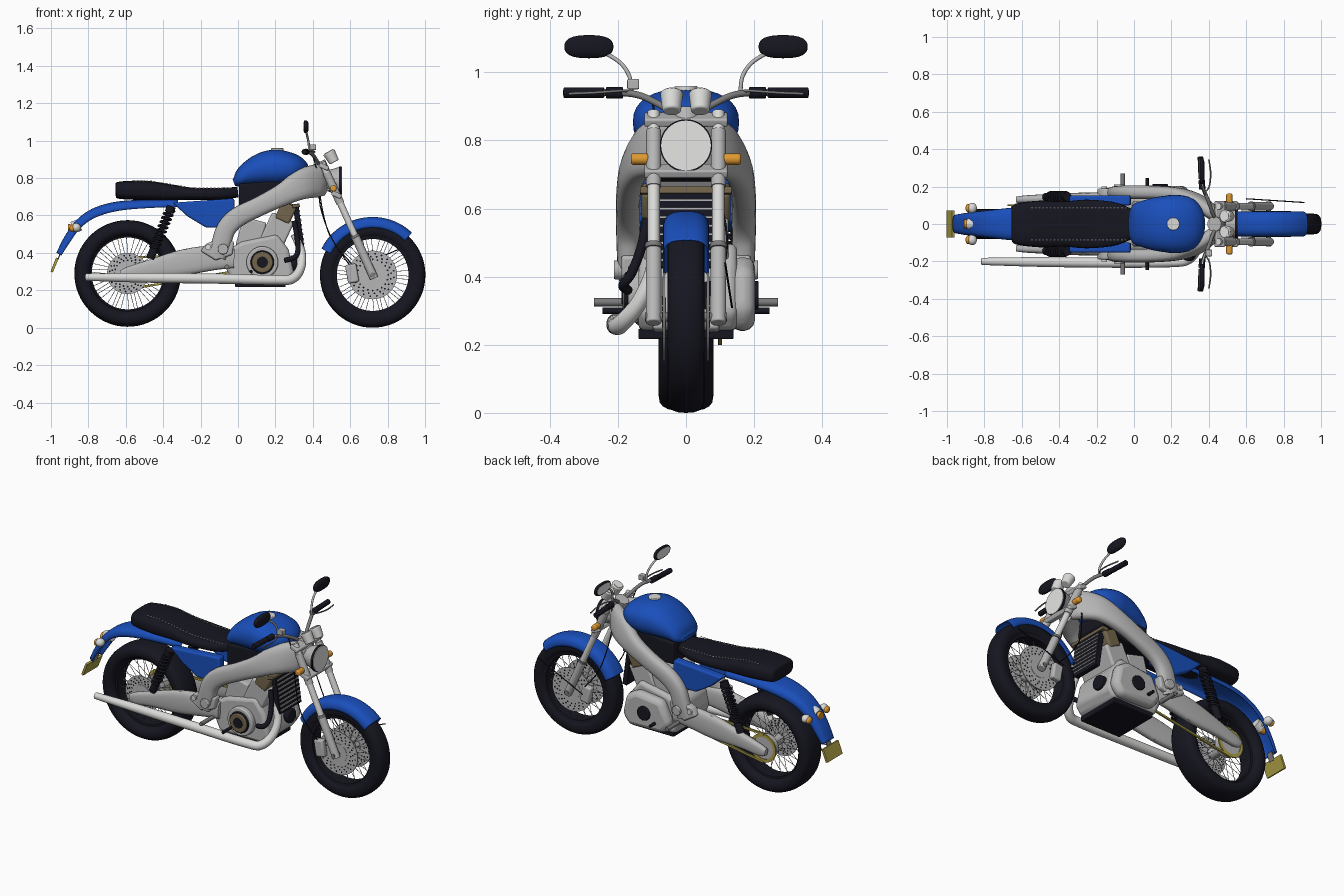
import bpy, bmesh, math
from mathutils import Vector, Matrix
from math import sin, cos, pi, radians

cube = bpy.data.objects.get("Cube")
if cube:
    bpy.data.objects.remove(cube)


def material(name, *rgb):
    m = bpy.data.materials.new(name)
    m.use_nodes = True
    m.diffuse_color = (*rgb, 1)
    m.node_tree.nodes["Principled BSDF"].inputs["Base Color"].default_value = (*rgb, 1)
    return m


BLUE = material("blue_paint", .01, .078, .5)
BLACK = material("black_rubber", .008, .008, .015)
GREY = material("silver_grey", .47, .47, .47)
CHROME = material("bright_chrome", .7, .7, .69)
STEEL = material("dark_steel", .2, .2, .2)
BROWN = material("bronze_brown", .17, .13, .07)
ORANGE = material("amber_lens", .75, .32, .03)
OLIVE = material("olive_yellow", .42, .35, .06)
LENS = material("pale_lens", .8, .81, .79)
SIDES = ((-1, "_near"), (1, "_far"))


def finish(name, bm, mat, bevel=0, solid=0):
    bmesh.ops.recalc_face_normals(bm, faces=bm.faces)
    me = bpy.data.meshes.new(name)
    bm.to_mesh(me)
    bm.free()
    me.materials.append(mat)
    me.shade_smooth()
    me.set_sharp_from_angle(angle=radians(35))
    ob = bpy.data.objects.new(name, me)
    bpy.context.collection.objects.link(ob)
    if solid:
        ob.modifiers.new("thickness", 'SOLIDIFY').thickness = solid
    if bevel:
        b = ob.modifiers.new("rounding", 'BEVEL')
        b.width, b.segments = bevel, 3
    return ob


def add_cone(bm, p, q, r, r2=None, n=24):
    p, q = Vector(p), Vector(q)
    m = Matrix.Translation((p + q) / 2) @ (q - p).to_track_quat('Z', 'Y').to_matrix().to_4x4()
    bmesh.ops.create_cone(bm, cap_ends=True, segments=n, radius1=r,
                          radius2=r if r2 is None else r2, depth=(q - p).length, matrix=m)


def cyl(name, p, q, r, mat, r2=None, n=28, bevel=0):
    bm = bmesh.new()
    add_cone(bm, p, q, r, r2, n)
    return finish(name, bm, mat, bevel)


def box(name, c, size, mat, tilt=0, bevel=.004):
    bm = bmesh.new()
    m = Matrix.Translation(c) @ Matrix.Rotation(radians(tilt), 4, 'Y') @ Matrix.Diagonal((*size, 1))
    bmesh.ops.create_cube(bm, size=1, matrix=m)
    return finish(name, bm, mat, bevel)


def ball(name, c, scale, mat):
    bm = bmesh.new()
    m = Matrix.Translation(c) @ Matrix.Diagonal((*scale, 1))
    bmesh.ops.create_uvsphere(bm, u_segments=24, v_segments=14, radius=1, matrix=m)
    return finish(name, bm, mat)


def prism(name, outline, y0, y1, mat, bevel=.01):
    bm = bmesh.new()
    f = bm.faces.new([bm.verts.new((x, y0, z)) for x, z in outline])
    new = bmesh.ops.extrude_face_region(bm, geom=[f])["geom"]
    bmesh.ops.translate(bm, vec=(0, y1 - y0, 0), verts=[v for v in new if isinstance(v, bmesh.types.BMVert)])
    return finish(name, bm, mat, bevel)


def skin(bm, rings, wrap_ring, wrap_path):
    n, k = len(rings), len(rings[0])
    for i in range(n if wrap_path else n - 1):
        a, b = rings[i], rings[(i + 1) % n]
        for j in range(k if wrap_ring else k - 1):
            bm.faces.new((a[j], a[(j + 1) % k], b[(j + 1) % k], b[j]))


def lathe(name, c, profile, mat, n=64):
    """Closed (radius, y) profile turned round the y axis."""
    bm = bmesh.new()
    rings = [[bm.verts.new((c[0] + r * cos(2 * pi * i / n), c[1] + y, c[2] + r * sin(2 * pi * i / n)))
              for r, y in profile] for i in range(n)]
    skin(bm, rings, True, True)
    return finish(name, bm, mat)


def sweep(name, pts, mat, power=1, arch=False, ref=(0, 1, 0), n=20, steps=5, solid=0):
    """Loft of rounded sections along a smoothed path of (x, y, z, half width, half height)."""
    P = [pts[0]] + list(pts) + [pts[-1]]
    path = []
    for i in range(1, len(P) - 2):
        for s in range(steps):
            t = s / steps
            path.append([.5 * (2 * b + (c - a) * t + (2 * a - 5 * b + 4 * c - d) * t * t
                               + (3 * b - a - 3 * c + d) * t ** 3)
                         for a, b, c, d in zip(P[i - 1], P[i], P[i + 1], P[i + 2])])
    path.append(list(pts[-1]))
    bm, rings = bmesh.new(), []
    bend = lambda v: math.copysign(abs(v) ** power, v)
    for i, p in enumerate(path):
        tan = (Vector(path[min(i + 1, len(path) - 1)][:3]) - Vector(path[max(i - 1, 0)][:3])).normalized()
        up = tan.cross(Vector(ref)).normalized()
        side = up.cross(tan)
        angles = [pi * j / n for j in range(n + 1)] if arch else [2 * pi * j / n for j in range(n)]
        rings.append([bm.verts.new(Vector(p[:3]) + side * p[3] * bend(cos(a)) + up * p[4] * bend(sin(a)))
                      for a in angles])
    skin(bm, rings, not arch, False)
    if not arch:
        bm.faces.new(rings[0])
        bm.faces.new(rings[-1])
    return finish(name, bm, mat, solid=solid)


def tube(name, pts, r, mat, ref=(0, 1, 0)):
    return sweep(name, [(*p, r, r) for p in pts], mat, ref=ref, n=12)


def flip(pts, s):
    return [(p[0], p[1] * s, *p[2:]) for p in pts]


# Wheels: tyre, rim, hub, spokes, drilled discs
def wheel(name, x, z, R, half, discs, disc_r, axle_half):
    c, inner = (x, 0, z), .198
    mid, h = (R + inner) / 2, (R - inner) / 2
    curve = lambda v: math.copysign(abs(v) ** .75, v)
    lathe(name + "_tyre", c, [(mid + h * curve(sin(2 * pi * j / 20)), half * curve(cos(2 * pi * j / 20)))
                              for j in range(20)], BLACK)
    lathe(name + "_rim", c, [(.192, -.04), (.212, -.045), (.212, .045), (.192, .04)], BLACK)
    cyl(name + "_hub", (x, -.055, z), (x, .055, z), .032, GREY)
    cyl(name + "_axle", (x, -axle_half, z), (x, axle_half, z), .013, STEEL)
    bm = bmesh.new()
    for k in range(40):
        a, s = 2 * pi * k / 40, (-1) ** k
        b = a + .35 * (-1) ** (k // 2)
        add_cone(bm, (x + .03 * cos(a), s * .045, z + .03 * sin(a)),
                 (x + .195 * cos(b), s * .01, z + .195 * sin(b)), .0016, n=5)
    finish(name + "_spokes", bm, GREY)
    for y in discs:
        lathe(name + "_brake_disc", (x, y, z), [(.055, -.003), (disc_r, -.003), (disc_r, .003), (.055, .003)], GREY)
        cyl(name + "_disc_carrier", (x, y - .005, z), (x, y + .005, z), .058, GREY)
        bm = bmesh.new()
        for k in range(60):
            a, r = 2 * pi * k / 20, disc_r * (.64, .76, .88)[k // 20]
            a += .1 * (k // 20)
            add_cone(bm, (x + r * cos(a), y - .0035, z + r * sin(a)), (x + r * cos(a), y + .0035, z + r * sin(a)), .005, n=8)
        finish(name + "_disc_holes", bm, BLACK)


wheel("rear_wheel", -.59, .29, .285, .08, (-.075,), .11, .15)
wheel("front_wheel", .72, .282, .282, .055, (-.065, .065), .13, .12)

# Fenders and licence plate
sweep("front_fender", [(.72 + .25 * cos(radians(a)), 0, .285 + .25 * sin(radians(a)), .068, .057)
                       for a in range(154, 45, -12)], BLUE, .7, True, solid=.005)
sweep("rear_fender", [(-.945, 0, .385, .05, .03), (-.9, 0, .455, .058, .04), (-.84, 0, .535, .065, .045),
                      (-.76, 0, .59, .075, .05), (-.64, 0, .625, .088, .05), (-.48, 0, .64, .09, .045),
                      (-.32, 0, .645, .09, .045)], BLUE, .65, True, solid=.006)
box("licence_plate", (-.981, 0, .335), (.014, .145, .08), OLIVE, 22, .001)
box("plate_bracket", (-.955, 0, .385), (.006, .04, .05), STEEL, 22, .001)
cyl("tail_light", (-.91, 0, .53), (-.86, 0, .53), .024, ORANGE, .02)
cyl("tail_light_shell", (-.885, 0, .535), (-.845, 0, .55), .032, CHROME)
cyl("rear_signal_bar", (-.87, -.08, .535), (-.87, .08, .535), .007, CHROME)

# Seat with stitching, tank, filler cap, airbox
sweep("seat", [(-.655, 0, .735, .075, .03), (-.635, 0, .735, .108, .046), (-.5, 0, .734, .125, .052),
               (-.38, 0, .725, .12, .045), (-.25, 0, .717, .13, .033), (-.1, 0, .716, .115, .032),
               (0, 0, .725, .075, .028)], BLACK, .6, n=28)
for s, side in SIDES:
    bm = bmesh.new()
    for k in range(26):
        x = -.55 + k * .02
        z = .784 - .037 * min(1, max(0, (x + .47) / .22))
        add_cone(bm, (x, s * .086, z), (x + .01, s * .086, z), .003, n=6)
    finish("seat_stitching" + side, bm, LENS)
sweep("fuel_tank", [(-.022, 0, .775, .07, .018), (0, 0, .785, .105, .035), (.04, 0, .812, .122, .06),
                    (.1, 0, .836, .14, .083), (.16, 0, .85, .15, .096), (.22, 0, .853, .156, .098),
                    (.29, 0, .85, .146, .082), (.335, 0, .84, .115, .06), (.365, 0, .825, .06, .03)], BLUE, .85, n=32)
cyl("filler_cap", (.21, 0, .935), (.21, 0, .96), .034, CHROME, bevel=.004)
prism("airbox", [(.005, .64), (.005, .77), (.3, .79), (.3, .7), (.15, .64)], -.115, .115, BLACK)

# Frame, swingarm, side covers, shocks, pegs, bars, mirrors
axle, rake = Vector((.72, 0, .282)), Vector((-.265, 0, .588)).normalized()
for s, side in SIDES:
    fork = lambda d: tuple(axle + rake * d + Vector((0, .095 * s, 0)))
    sweep("frame_spar" + side, flip([(-.115, .165, .38, .03, .05), (-.09, .168, .45, .034, .052),
          (-.062, .17, .53, .035, .052), (.0, .17, .592, .036, .053), (.12, .168, .652, .036, .052),
          (.24, .156, .712, .037, .06), (.34, .12, .765, .038, .08), (.42, .06, .785, .038, .088),
          (.46, .02, .785, .03, .08)], s), GREY, .75)
    prism("pivot_plate" + side, [(-.2, .41), (-.17, .45), (-.1, .475), (-.02, .46), (-.03, .39), (-.12, .36)],
          s * .14, s * .19, GREY)
    sweep("swingarm" + side, flip([(-.63, .13, .285, .016, .02), (-.59, .132, .29, .02, .034), (-.48, .135, .315, .024, .045),
          (-.3, .14, .348, .027, .068), (-.14, .142, .372, .027, .066), (-.02, .142, .37, .02, .05)], s), GREY, .7)
    prism("side_cover" + side, [(-.35, .668), (-.02, .692), (-.015, .56), (-.1, .535), (-.17, .535), (-.27, .595)],
          s * .1, s * .153, BLUE)
    cyl("pivot_cap" + side, (-.08, .15 * s, .42), (-.08, .212 * s, .42), .028, GREY, bevel=.004)
    cyl("pivot_bolt" + side, (-.16, .15 * s, .43), (-.16, .2 * s, .43), .015, CHROME)
    top, low = Vector((-.355, .145 * s, .65)), Vector((-.47, .145 * s, .37))
    cyl("shock_rod" + side, top, low, .014, BLACK)
    cyl("shock_top" + side, top, top.lerp(low, .12), .024, BLACK)
    cyl("shock_body" + side, low, low.lerp(top, .3), .022, BLACK)
    turns = [top.lerp(low, .1 + .7 * k / 80) for k in range(81)]
    tube("shock_spring" + side, [(p.x + .026 * cos(k * .7), p.y + .026 * sin(k * .7), p.z) for k, p in enumerate(turns)],
         .006, BLACK, (0, 0, 1))
    cyl("foot_peg" + side, (-.06, .15 * s, .325), (-.06, .27 * s, .325), .012, STEEL)
    cyl("control_pedal" + side, (.07, .17 * s, .3), (.07, .245 * s, .3), .009, BLACK)
    # Fork, signals
    cyl("fork_slider" + side, fork(-.02), fork(.22), .023, GREY, bevel=.004)
    cyl("fork_seal" + side, fork(.22), fork(.235), .025, STEEL)
    cyl("fork_tube" + side, fork(.23), fork(.66), .018, CHROME)
    cyl("fork_cover" + side, fork(.42), fork(.6), .022, GREY)
    box("brake_caliper" + side, (.61, .078 * s, .29), (.06, .04, .1), GREY, -10, .01)
    cyl("front_signal" + side, (.51, .108 * s, .745), (.51, .162 * s, .745), .017, ORANGE, bevel=.008)
    ball("rear_signal_shell" + side, (-.865, .085 * s, .535), (.025, .028, .024), CHROME)
    ball("rear_signal" + side, (-.886, .085 * s, .531), (.015, .023, .02), ORANGE)
    # Handlebar, grips, levers, mirrors, gauges
    tube("handlebar" + side, flip([(.43, .04, .88), (.42, .06, .895), (.395, .13, .93), (.37, .19, .94), (.36, .25, .94),
                                   (.355, .35, .94)], s), .01, STEEL, (0, 0, 1))
    cyl("grip" + side, (.36, .24 * s, .94), (.355, .36 * s, .94), .015, BLACK, bevel=.003)
    cyl("switch_housing" + side, (.365, .185 * s, .94), (.362, .235 * s, .94), .017, BLACK, bevel=.004)
    tube("lever" + side, flip([(.38, .17, .945), (.402, .2, .945), (.41, .27, .94), (.4, .345, .937)], s), .004, STEEL, (0, 0, 1))
    tube("mirror_stem" + side, flip([(.38, .16, .94), (.378, .165, .985), (.37, .19, 1.025), (.362, .235, 1.055),
                                     (.36, .27, 1.07)], s), .006, GREY, (1, 0, 0))
    sweep("mirror_shell" + side, [(.353, .285 * s, 1.075, .069, .031), (.358, .285 * s, 1.075, .072, .034),
                                  (.37, .285 * s, 1.075, .068, .031), (.378, .285 * s, 1.075, .04, .018)], BLACK, .78, n=32)
    sweep("mirror_glass" + side, [(.351, .285 * s, 1.075, .062, .026), (.354, .285 * s, 1.075, .062, .026)],
          LENS, .78, n=32, steps=1)
    cyl("gauge" + side, (.515, .042 * s, .885), (.485, .042 * s, .94), .027, CHROME, .034, bevel=.006)
    cyl("gauge_dial" + side, (.486, .042 * s, .938), (.4835, .042 * s, .9425), .026, LENS)
box("fluid_reservoir", (.4, -.155, .965), (.035, .035, .03), GREY)
for d, label in ((.635, "upper"), (.47, "lower")):
    box(label + "_fork_clamp", axle + rake * d, (.055, .245, .025), GREY, 24, .006)
cyl("steering_head", axle + rake * .5 + Vector((-.02, 0, 0)), axle + rake * .66 + Vector((-.02, 0, 0)), .04, GREY)

# Headlight
cyl("headlight_bowl", (.46, 0, .785), (.54, 0, .785), .05, GREY, .074)
cyl("headlight_rim", (.54, 0, .785), (.553, 0, .785), .077, BLACK, n=40)
cyl("headlight_lens", (.55, 0, .785), (.557, 0, .785), .073, LENS, n=40)

# Engine: case, covers, cylinders, sump, oil filter
prism("crankcase", [(-.07, .33), (-.03, .24), (.26, .24), (.3, .29), (.27, .42), (.21, .5), (.02, .46), (-.05, .42)],
      -.14, .15, GREY, .02)
prism("far_engine_cover", [(-.03, .31), (.02, .245), (.25, .24), (.295, .3), (.27, .42), (.2, .46), (.03, .44)],
      .13, .202, GREY, .03)
cyl("far_cover_cap", (.14, .19, .345), (.14, .213, .345), .042, BLACK, bevel=.004)
cyl("oil_filter", (.28, .07, .345), (.315, .07, .345), .042, BLACK, bevel=.006)
cyl("near_engine_cover", (.13, -.13, .35), (.13, -.17, .35), .085, GREY, n=40, bevel=.008)
cyl("clutch_ring", (.13, -.16, .35), (.13, -.18, .35), .063, BLACK, n=40, bevel=.004)
cyl("clutch_cover", (.13, -.17, .35), (.13, -.187, .35), .056, BROWN, n=40, bevel=.005)
cyl("clutch_cap", (.13, -.18, .35), (.13, -.19, .35), .03, BLACK)
box("sump", (.12, 0, .232), (.27, .28, .03), BLACK)
box("rear_cylinder", (.07, 0, .5), (.13, .24, .16), GREY, 15, .012)
box("front_cylinder", (.2, 0, .5), (.13, .25, .2), GREY, 25, .012)
box("cylinder_head", (.255, 0, .615), (.085, .26, .1), BROWN, 25, .012)
box("head_cover", (.275, 0, .655), (.07, .2, .025), STEEL, 25)

# Radiator with ribs and hoses
box("radiator", (.325, 0, .535), (.03, .21, .22), BLACK, -8)
for k in range(8):
    box("radiator_rib", (.3525 - k * .0035, 0, .45 + k * .025), (.008, .19, .007), GREY, 0, 0)
box("radiator_cap", (.31, 0, .652), (.04, .27, .02), BROWN, -8)
tube("coolant_hose", [(.3, -.115, .57), (.315, -.13, .49), (.32, -.16, .41), (.3, -.185, .375), (.25, -.17, .36)], .014, BLACK)
tube("brake_hose", [(.44, .08, .86), (.44, .09, .7), (.48, .12, .52), (.54, .11, .42), (.61, .1, .34)], .003, BLACK)
tube("clutch_cable", [(.4, -.1, .92), (.43, -.08, .8), (.44, -.08, .65), (.5, -.11, .48), (.6, -.09, .33)], .003, BLACK)
cyl("sensor_wire", (.6, .135, .31), (.91, .115, .44), .003, BLACK, n=8)

# Exhaust
sweep("exhaust", [(.3, -.09, .5, .02, .02), (.338, -.1, .41, .022, .022), (.335, -.14, .32, .024, .024),
                  (.29, -.19, .262, .026, .026), (.2, -.205, .255, .026, .026), (-.1, -.207, .262, .027, .027),
                  (-.5, -.203, .267, .026, .026), (-.815, -.2, .27, .019, .019)], CHROME)
cyl("exhaust_tip", (-.81, -.2, .27), (-.817, -.2, .27), .014, BLACK)

# Sprocket and chain
lathe("sprocket", (-.59, .1, .29), [(.066, -.004), (.085, -.004), (.085, .004), (.066, .004)], OLIVE, 48)
cyl("sprocket_carrier", (-.59, .05, .29), (-.59, .1, .29), .067, GREY)
for z0, z1 in ((.375, .395), (.205, .3)):
    box("chain_run", (-.31, .1, (z0 + z1) / 2), (.57, .012, .012), OLIVE, -math.degrees(math.atan2(z1 - z0, .56)), .002)
